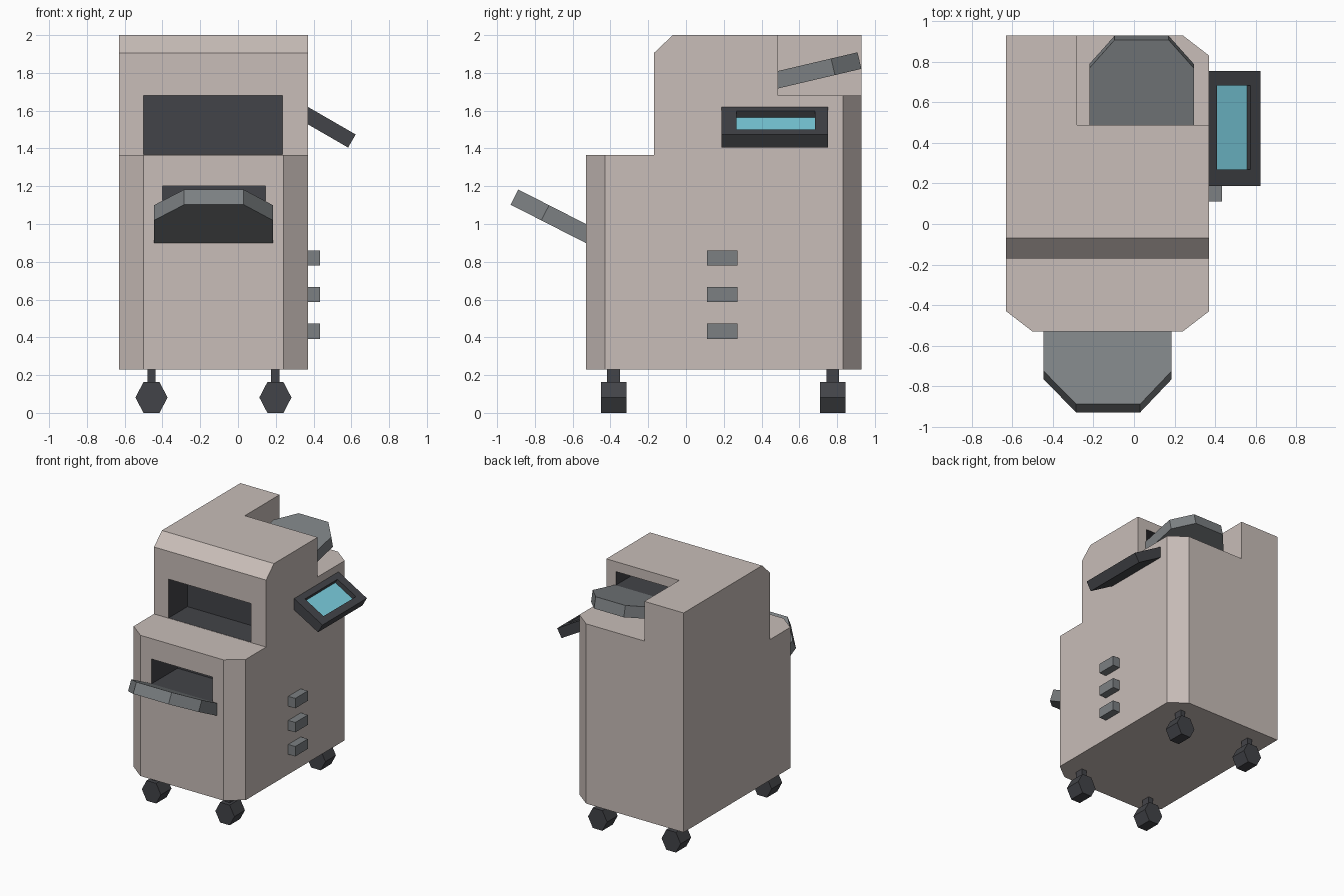
import bpy, bmesh, math
from mathutils import Vector

if "Cube" in bpy.data.objects:
    bpy.data.objects.remove(bpy.data.objects["Cube"])


def material(name, rgb):
    m = bpy.data.materials.new(name)
    m.diffuse_color = (*rgb, 1)
    m.use_nodes = True
    m.node_tree.nodes["Principled BSDF"].inputs["Base Color"].default_value = m.diffuse_color
    return m


BEIGE = material("beige_shell", (0.58, 0.51, 0.48))
DARK = material("dark_plastic", (0.055, 0.057, 0.065))
GREY = material("grey_plastic", (0.2, 0.215, 0.225))
BLUE = material("screen_blue", (0.2, 0.62, 0.74))


def finish(name, bm, mats, index=0):
    bmesh.ops.recalc_face_normals(bm, faces=bm.faces)
    for f in bm.faces:
        f.material_index = index
    me = bpy.data.meshes.new(name)
    bm.to_mesh(me)
    bm.free()
    for m in mats:
        me.materials.append(m)
    ob = bpy.data.objects.new(name, me)
    bpy.context.collection.objects.link(ob)
    return ob


def loft(a, b):
    """Closed solid between two matching outlines."""
    bm = bmesh.new()
    va, vb = [bm.verts.new(p) for p in a], [bm.verts.new(p) for p in b]
    bm.faces.new(va)
    bm.faces.new(vb[::-1])
    for i in range(len(va)):
        j = (i + 1) % len(va)
        bm.faces.new((va[i], vb[i], vb[j], va[j]))
    return bm


def along_y(pts, y0, y1):
    return loft([(x, y0, z) for x, z in pts], [(x, y1, z) for x, z in pts])


def box(name, x, y, z, mats, index=0):
    pts = [(x[0], z[0]), (x[1], z[0]), (x[1], z[1]), (x[0], z[1])]
    return finish(name, along_y(pts, *y), mats, index)


def cut(target, cutter):
    cutter.hide_render = True
    cutter.display_type = 'WIRE'
    mod = target.modifiers.new(cutter.name, 'BOOLEAN')
    mod.operation = 'DIFFERENCE'
    mod.solver = 'EXACT'
    mod.object = cutter


# Stepped body from its side profile, with three vertical corners sliced off
side = [(-.53, .23), (.93, .23), (.93, 2), (-.07, 2), (-.17, 1.905), (-.17, 1.365), (-.53, 1.365)]
bm = loft([(-.63, y, z) for y, z in side], [(.37, y, z) for y, z in side])
for point, normal in [((-.63, -.43, 0), (-.10, -.13, 0)),
                      ((.37, -.43, 0), (.10, -.13, 0)),
                      ((.37, .83, 0), (.10, .13, 0))]:
    bmesh.ops.recalc_face_normals(bm, faces=bm.faces)
    bmesh.ops.bisect_plane(bm, geom=bm.verts[:] + bm.edges[:] + bm.faces[:],
                           plane_co=point, plane_no=Vector(normal).normalized(), clear_outer=True)
    bmesh.ops.holes_fill(bm, edges=[e for e in bm.edges if e.is_boundary])
shell = [BEIGE, DARK]
body = finish("body", bm, shell)

# Rear corner notch and the dark openings
cut(body, box("rear_notch_cutter", (-.28, .6), (.487, 1.2), (1.68, 2.2), shell))
cut(body, box("front_recess_cutter", (-.5, .235), (-.3, .07), (1.367, 1.68), shell, 1))
cut(body, box("front_slot_cutter", (-.4, .145), (-.7, -.2), (1.0, 1.2), shell, 1))
cut(body, box("rear_slot_cutter", (-.21, .285), (.25, .6), (1.81, 1.92), shell, 1))


# Sloping trays with clipped outer corners
def tray(name, x, tip_x, root, mid, tip, z, slope, t=.09):
    plan = [(x[0], root), (x[0], mid), (tip_x[0], tip), (tip_x[1], tip), (x[1], mid), (x[1], root)]
    k = math.hypot(1, slope)
    top = [(px, py, z + slope * (py - root)) for px, py in plan]
    low = [(px, py, pz - t * k) if py == root else (px, py + t * slope / k, pz - t / k)
           for px, py, pz in top]
    finish(name, loft(top, low), [GREY])


tray("front_tray", (-.445, .185), (-.285, .03), -.53, -.725, -.888, 1.0, -.51)
tray("rear_tray", (-.22, .295), (-.095, .17), .487, .768, .908, 1.81, .235)

# Tilted control panel with a sunken screen
c, s = math.cos(math.radians(30)), .5


def tilt(u, h):
    return (.37 + c * u + s * h, 1.62 - s * u + c * h)


def tilted(u0, u1, h0, h1):
    return [tilt(u0, h0), tilt(u1, h0), tilt(u1, h1), tilt(u0, h1)]


panel = finish("control_panel", along_y(
    [tilt(0, 0), tilt(.292, 0), tilt(.292, -.08), (.37, 1.62 - .08 / c)], .187, .753), [DARK])
cut(panel, finish("screen_cutter", along_y(tilted(.046, .237, -.04, .05), .268, .682), [DARK]))
finish("screen", along_y(tilted(.046, .237, -.045, -.037), .268, .682), [BLUE])

# Side buttons
for i, z in enumerate((.392, .586, .78)):
    box(f"side_button_{i + 1}", (.36, .433), (.112, .272), (z, z + .08), [GREY])

# Castors with six-sided wheels
hexagon = [(.085 * math.cos(a * math.pi / 3), .094 * math.sin(a * math.pi / 3)) for a in range(6)]
for side_name, x in (("left", -.458), ("right", .198)):
    for end, y in (("front", -.383), ("rear", .777)):
        finish(f"{end}_{side_name}_wheel",
               along_y([(x + px, .0814 + pz) for px, pz in hexagon], y - .067, y + .067), [DARK])
        box(f"{end}_{side_name}_stem", (x - .022, x + .022), (y - .034, y + .034), (.15, .235), [DARK])
